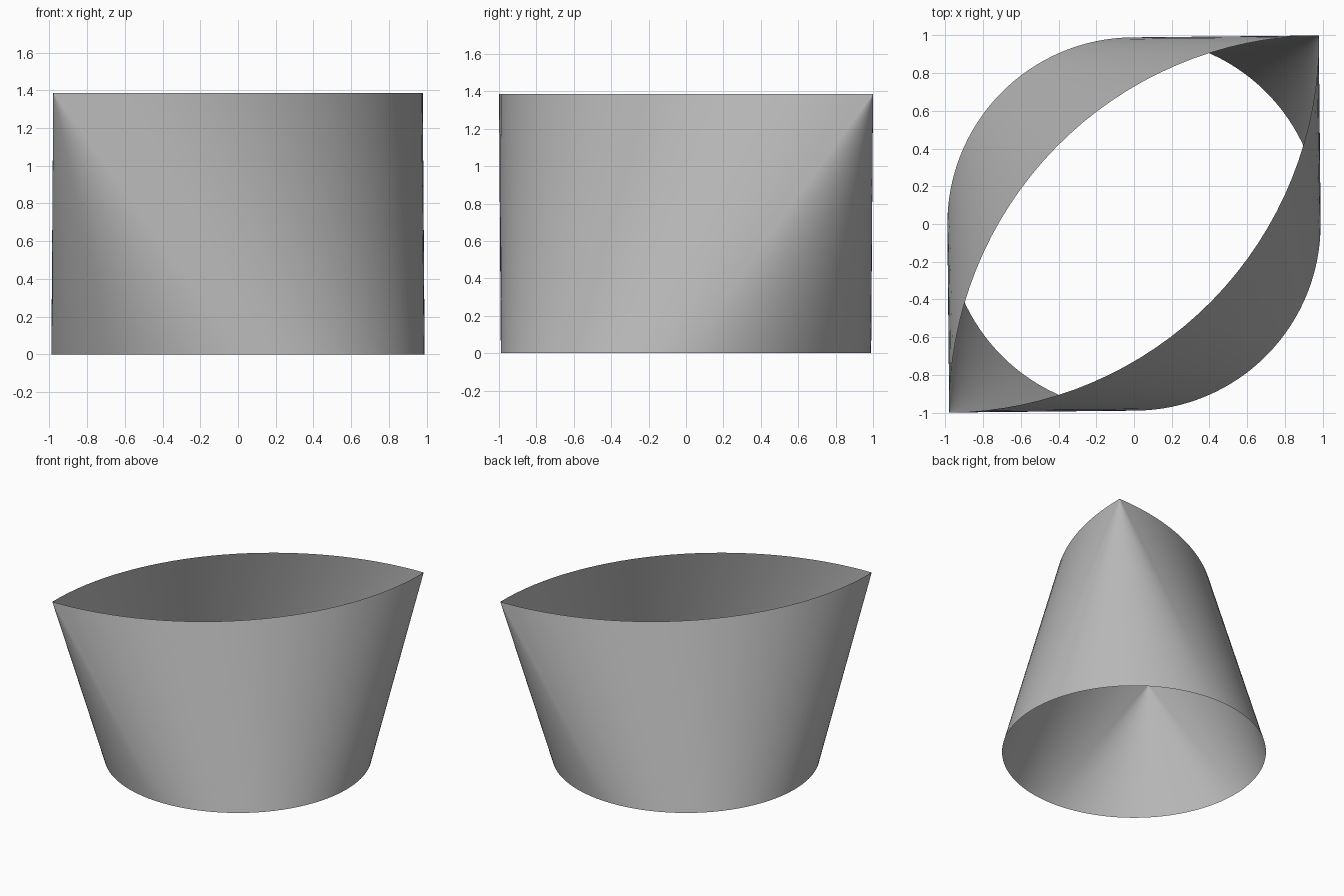
import bpy, bmesh, math
from mathutils import Vector

if "Cube" in bpy.data.objects:
    bpy.data.objects.remove(bpy.data.objects["Cube"])

R = 0.99                    # radius of the round base
H = 1.385                   # height of the pointed rim
TURN = math.radians(0.58)   # slight twist about z
STEPS = 32                  # segments per quarter


def on_circle(angle, radius, cx=0, cy=0, z=0):
    return Vector((cx + radius * math.cos(angle), cy + radius * math.sin(angle), z))


grey = bpy.data.materials.new("plain grey")
grey.use_nodes = True
colour = (0.5, 0.5, 0.5, 1)
grey.diffuse_color = colour
grey.node_tree.nodes["Principled BSDF"].inputs["Base Color"].default_value = colour

bm = bmesh.new()

# Round base ring
angles = [i * math.pi / 2 / STEPS for i in range(4 * STEPS)]
base = [bm.verts.new(on_circle(a, R)) for a in angles]

for quarter in range(4):
    start = quarter * STEPS
    side = 1 if quarter < 2 else -1
    edges = [(base[i], base[(i + 1) % len(base)]) for i in range(start, start + STEPS)]
    if quarter % 2 == 0:
        # Cone from the base up to a rim tip, split at the tip for clean shading
        for a, b in edges:
            bm.faces.new((a, b, bm.verts.new((side * R, side * R, H))))
    else:
        # Wall from the base up to a long arc of the lens-shaped rim
        rim = [bm.verts.new(on_circle(start * math.pi / 2 / STEPS + i * math.pi / 2 / STEPS,
                                      2 * R, side * R, -side * R, H))
               for i in range(STEPS + 1)]
        for (a, b), t0, t1 in zip(edges, rim, rim[1:]):
            bm.faces.new((a, b, t1, t0))

mesh = bpy.data.meshes.new("open_shell")
bm.to_mesh(mesh)
bm.free()
mesh.materials.append(grey)
shell = bpy.data.objects.new("open_shell", mesh)
shell.rotation_euler.z = TURN
bpy.context.collection.objects.link(shell)

bpy.context.view_layer.objects.active = shell
shell.select_set(True)
bpy.ops.object.shade_smooth_by_angle(angle=math.radians(30))
